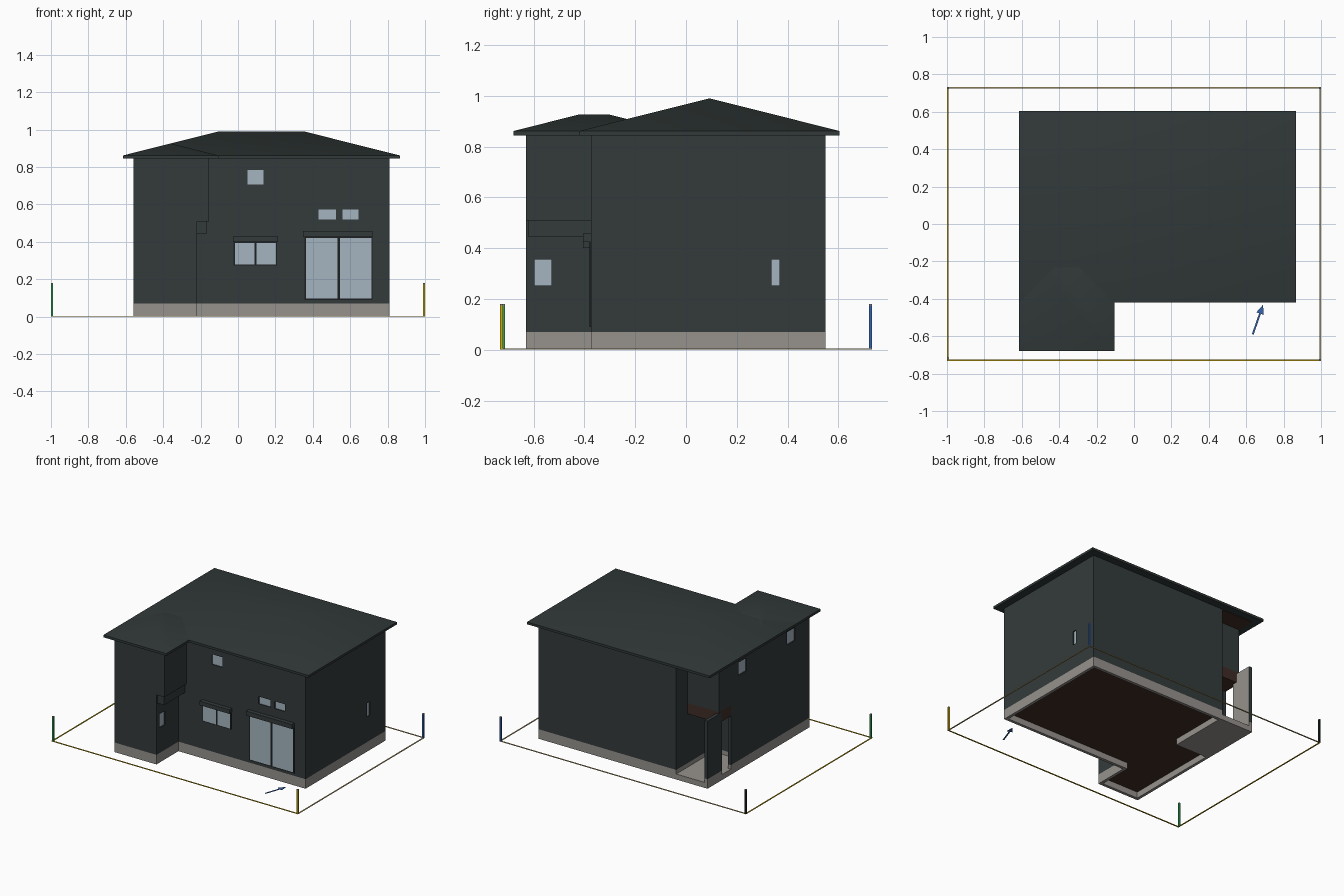
import bpy, bmesh, math
from mathutils import Vector

cube = bpy.data.objects.get("Cube")
if cube:
    bpy.data.objects.remove(cube, do_unlink=True)


def material(name, rgb):
    m = bpy.data.materials.new(name)
    m.use_nodes = True
    m.diffuse_color = (*rgb, 1)
    bsdf = next(n for n in m.node_tree.nodes if n.type == 'BSDF_PRINCIPLED')
    bsdf.inputs["Base Color"].default_value = (*rgb, 1)
    bsdf.inputs["Roughness"].default_value = 0.8
    return m


WALL = material("dark_wall", (.034, .043, .043))
ROOF = material("dark_roof", (.031, .041, .040))
STONE = material("grey_stone", (.305, .288, .268))
WOOD = material("dark_brown", (.050, .026, .019))
GLASS = material("pale_glass", (.375, .46, .53))
FRAME = material("black_frame", (.012, .014, .014))
GOLD = material("gold_line", (.60, .40, .006))
TAN = material("tan_line", (.60, .48, .22))
GREEN = material("green_post", (.03, .36, .09))
BLUE = material("blue_marker", (.035, .13, .42))


def finish(bm, name, *mats):
    bmesh.ops.recalc_face_normals(bm, faces=bm.faces)
    mesh = bpy.data.meshes.new(name)
    bm.to_mesh(mesh)
    bm.free()
    for m in mats:
        mesh.materials.append(m)
    ob = bpy.data.objects.new(name, mesh)
    bpy.context.collection.objects.link(ob)
    return ob


def prism(outline, z0, z1):
    bm = bmesh.new()
    base = bm.faces.new([bm.verts.new((x, y, z0)) for x, y in outline])
    top = bmesh.ops.extrude_face_region(bm, geom=[base], use_keep_orig=True)
    verts = [g for g in top["geom"] if isinstance(g, bmesh.types.BMVert)]
    bmesh.ops.translate(bm, vec=(0, 0, z1 - z0), verts=verts)
    bmesh.ops.recalc_face_normals(bm, faces=bm.faces)
    return bm


def box(name, mat, x, y, z):
    outline = [(x[0], y[0]), (x[1], y[0]), (x[1], y[1]), (x[0], y[1])]
    return finish(prism(outline, *z), name, mat)


# House outline limits
W, E, S, N = -.56, .81, -.375, .55
WING_S, WING_E, OVER_E = -.63, -.22, -.155
PORCH_E, PORCH_S, UPPER_S = -.306, .12, .417
FLOOR, BASE, EAVE = .51, .07, .85
SIDE_N, SKIN = .28, .025


def plan(wing_e, notch_s):
    return [(W, WING_S), (wing_e, WING_S), (wing_e, S), (E, S),
            (E, N), (PORCH_E, N), (PORCH_E, notch_s), (W, notch_s)]


# Foundation with a hollow, dark underside
bm = prism(plan(WING_E, PORCH_S), 0, BASE)
under = [f for f in bm.faces if f.normal.z < -.9]
bmesh.ops.inset_region(bm, faces=under, thickness=.03)
for f in under:
    hollow = bmesh.ops.extrude_face_region(bm, geom=[f])
    for g in hollow["geom"]:
        if isinstance(g, bmesh.types.BMVert):
            g.co.z += .045
        if isinstance(g, bmesh.types.BMFace):
            g.material_index = 1
bmesh.ops.delete(bm, geom=[f for f in under if f.is_valid], context='FACES_ONLY')
finish(bm, "foundation", STONE, WOOD)

# Walls of both floors
lower = finish(prism(plan(WING_E, PORCH_S), BASE, FLOOR), "lower_walls", WALL)
upper = finish(prism(plan(OVER_E, UPPER_S), FLOOR, EAVE), "upper_walls", WALL)
box("wing_bracket", WALL, (WING_E - .01, -.165), (-.62, S), (.445, FLOOR))

# Porch in the rear corner
box("porch_floor", STONE, (W, PORCH_E), (PORCH_S, N), (0, .04))
ceiling = [(W + SKIN, PORCH_S), (PORCH_E, PORCH_S), (PORCH_E, UPPER_S),
           (W, UPPER_S), (W, SIDE_N), (W + SKIN, SIDE_N)]
finish(prism(ceiling, .43, FLOOR), "porch_ceiling", WOOD)
box("porch_side_base", STONE, (W, W + SKIN), (PORCH_S, SIDE_N), (.04, BASE))
box("porch_side_wall", WALL, (W, W + SKIN), (PORCH_S, SIDE_N), (BASE, FLOOR))
box("porch_screen_base", STONE, (W, W + SKIN), (.385, N), (.04, BASE))
screen = box("porch_screen", WALL, (W, W + SKIN), (.385, N), (BASE, .495))
screen.data.materials.append(STONE)
for poly in screen.data.polygons:
    poly.material_index = int(poly.normal.x > .9)
box("porch_soffit", WOOD, (W, PORCH_E), (UPPER_S, N), (.841, .847))


# Hipped roofs with a flat fascia and softly shaded slopes
def hip_roof(name, x0, x1, y0, y1, z0=.845, z1=.862, slope=.251):
    bm = prism([(x0, y0), (x1, y0), (x1, y1), (x0, y1)], z0, z1)
    top = next(f for f in bm.faces if f.normal.z > .9)
    half = min(x1 - x0, y1 - y0) / 2
    sw, nw, se, ne = sorted(top.verts, key=lambda v: (v.co.x, v.co.y))
    bm.faces.remove(top)
    cx, cy, zr = (x0 + x1) / 2, (y0 + y1) / 2, z1 + half * slope
    if x1 - x0 > y1 - y0:
        a = bm.verts.new((x0 + half, cy, zr))
        b = bm.verts.new((x1 - half, cy, zr))
        faces = [(sw, se, b, a), (se, ne, b), (ne, nw, a, b), (nw, sw, a)]
    else:
        a = bm.verts.new((cx, y0 + half, zr))
        b = bm.verts.new((cx, y1 - half, zr))
        faces = [(sw, se, a), (se, ne, b, a), (ne, nw, b), (nw, sw, a, b)]
    for f in faces:
        bm.faces.new(f)
    ob = finish(bm, name, ROOF)
    ob.data.shade_smooth()
    ob.data.set_sharp_from_angle(angle=math.radians(40))


hip_roof("main_roof", -.615, .865, -.42, .605)
hip_roof("wing_roof", -.615, -.105, -.68, -.045)


# Slab lying between two depths measured outward from a wall plane
def plate(name, mat, axis, side, plane, u, z, d0, d1):
    d = sorted((plane + side * d0, plane + side * d1))
    x, y = (d, u) if axis == 'x' else (u, d)
    return box(name, mat, x, y, z)


# Small windows: glass set into a shallow cut opening
def small_window(name, wall, axis, side, plane, u, z):
    cutter = plate(name + "_cutter", WALL, axis, side, plane, u, z, -.012, .02)
    mod = wall.modifiers.new(name, 'BOOLEAN')
    mod.operation, mod.solver, mod.object = 'DIFFERENCE', 'EXACT', cutter
    bpy.context.view_layer.update()
    cut = wall.evaluated_get(bpy.context.evaluated_depsgraph_get())
    mesh = bpy.data.meshes.new_from_object(cut)
    wall.modifiers.clear()
    wall.data = mesh
    bpy.data.objects.remove(cutter, do_unlink=True)
    plate(name + "_glass", GLASS, axis, side, plane, u, z, -.014, -.008)


small_window("front_upper_window", upper, 'y', -1, S, (.05, .137), (.708, .783))
small_window("front_small_window_a", upper, 'y', -1, S, (.43, .524), (.52, .574))
small_window("front_small_window_b", upper, 'y', -1, S, (.56, .645), (.52, .574))
small_window("side_window", lower, 'x', 1, E, (.337, .369), (.253, .355))
small_window("wing_window", lower, 'x', 1, WING_E, (-.596, -.53), (.253, .355))
small_window("rear_side_window_a", upper, 'x', -1, W, (.1, .19), (.692, .787))
small_window("rear_side_window_b", upper, 'x', -1, W, (-.46, -.37), (.7, .795))


# Large windows: dark frame with two sliding panes
def double_window(name, u, z, rim):
    plate(name + "_frame", FRAME, 'y', -1, S, (u[0] - rim, u[1] + rim),
          (z[0] - rim, z[1] + rim), -.002, .005)
    mid = (u[0] + u[1]) / 2
    for side, span in (("left", (u[0], mid - rim)), ("right", (mid + rim, u[1]))):
        plate(f"{name}_{side}_pane", GLASS, 'y', -1, S, span, z, 0, .006)


double_window("front_double_window", (-.017, .203), (.28, .395), .006)
double_window("garden_door", (.363, .713), (.097, .42), .007)

# Shutter boxes above the large windows
box("window_hood", WALL, (-.027, .213), (-.405, S), (.40, .43))
box("garden_door_hood", WALL, (.348, .72), (-.405, S), (.425, .458))

# Plot boundary lines and corner posts
X, Y, T, P = 1, .733, .009, .012
box("boundary_west", GOLD, (-X, -X + T), (-Y, Y), (0, .004))
box("boundary_south", GOLD, (-X, X), (-Y, -Y + T), (0, .004))
box("boundary_east", TAN, (X - T, X), (-Y, Y), (0, .004))
box("boundary_north", TAN, (-X, X), (Y - T, Y), (0, .004))
for sx, sy, mat, label in ((-1, -1, GREEN, "front_west"), (1, -1, GOLD, "front_east"),
                           (1, 1, BLUE, "back_east"), (-1, 1, FRAME, "back_west")):
    inset = .008 if mat == GREEN else 0
    xs = sorted((sx * X, sx * (X - P)))
    ys = sorted((sy * (Y - inset), sy * (Y - inset - P)))
    box(label + "_post", mat, xs, ys, (0, .175))
    box(label + "_post_cap", STONE, xs, ys, (.175, .18))

# Flat direction arrow on the ground
tail, tip = Vector((.635, -.59)), Vector((.69, -.432))
along = (tip - tail).normalized()
across = Vector((-along.y, along.x))
neck = tip - along * .05
arrow = [tail - across * .005, neck - across * .005, neck - across * .021, tip,
         neck + across * .021, neck + across * .005, tail + across * .005]
finish(prism([tuple(p) for p in arrow], 0, .003), "ground_arrow", BLUE)
